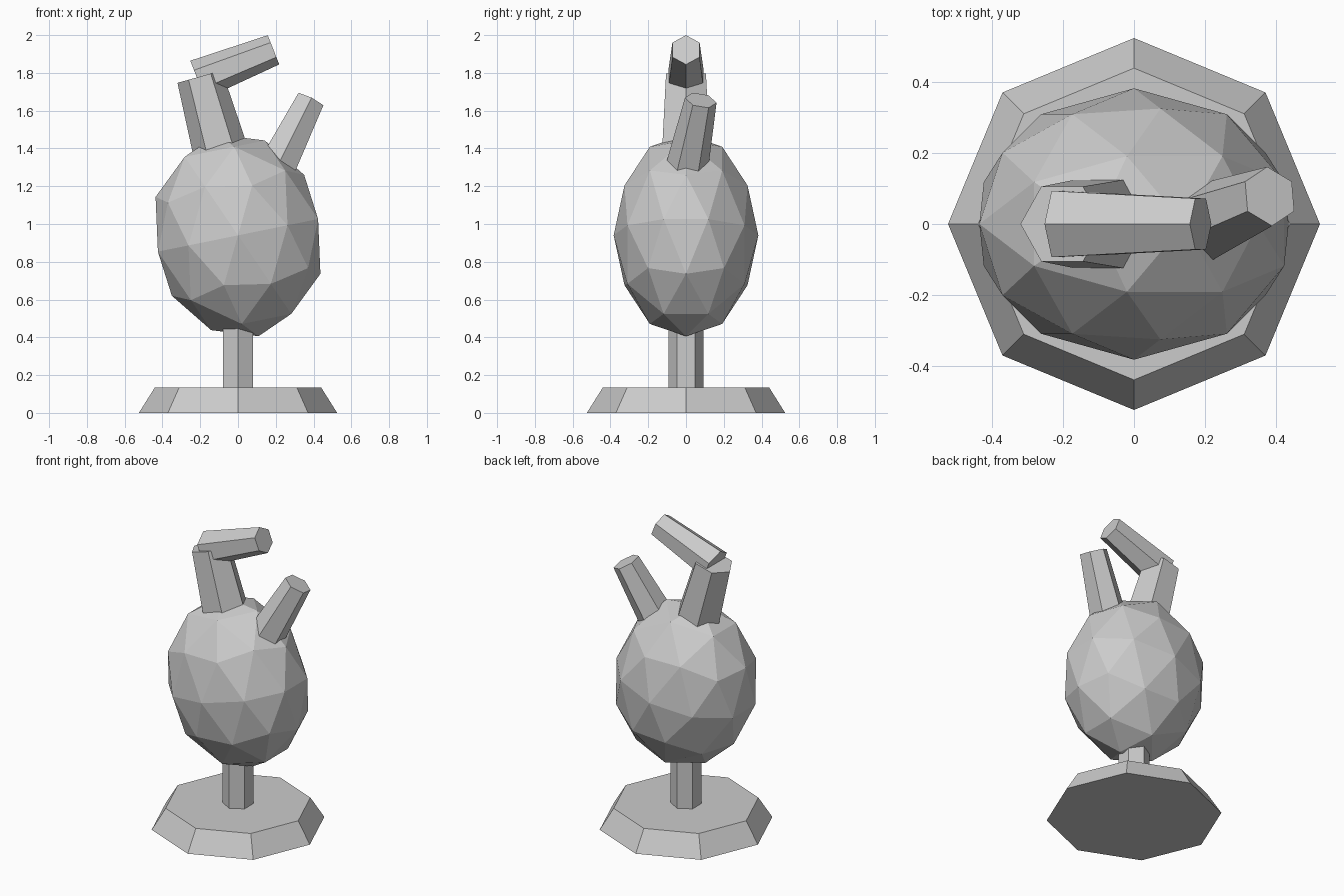
import bpy, bmesh
from math import radians
from mathutils import Matrix, Vector

cube = bpy.data.objects.get("Cube")
if cube:
    bpy.data.objects.remove(cube, do_unlink=True)

grey = bpy.data.materials.new("plain_grey")
grey.use_nodes = True
colour = (0.6, 0.6, 0.6, 1)
grey.diffuse_color = colour
grey.node_tree.nodes["Principled BSDF"].inputs["Base Color"].default_value = colour


def finish(name, bm):
    mesh = bpy.data.meshes.new(name)
    bm.to_mesh(mesh)
    bm.free()
    mesh.materials.append(grey)
    bpy.context.collection.objects.link(bpy.data.objects.new(name, mesh))


def tapered_prism(name, start, end, r1, r2, corner, sides=6):
    """Prism from start to end with one corner turned towards a direction."""
    start, end = Vector(start), Vector(end)
    axis = end - start
    z = axis.normalized()
    y = (Vector(corner) - z * z.dot(Vector(corner))).normalized()
    frame = Matrix((y.cross(z), y, z)).transposed().to_4x4()
    bm = bmesh.new()
    bmesh.ops.create_cone(
        bm, cap_ends=True, segments=sides, radius1=r1, radius2=r2, depth=axis.length,
        matrix=Matrix.Translation((start + end) / 2) @ frame)
    finish(name, bm)


X, Y, Z = (1, 0, 0), (0, 1, 0), (0, 0, 1)

# Stand
tapered_prism("base", (0, 0, 0), (0, 0, 0.135), 0.525, 0.44, Y, sides=8)
tapered_prism("stem", (0, 0, 0.13), (0, 0, 0.5), 0.093, 0.093, Y)

# Faceted body, stretched and tilted
bm = bmesh.new()
bmesh.ops.create_icosphere(
    bm, subdivisions=2, radius=1,
    matrix=Matrix.Translation((0, 0, 0.94)) @ Matrix.Rotation(radians(-11.5), 4, "Y")
    @ Matrix.Diagonal((0.455, 0.383, 0.545, 1)))
finish("body", bm)

# Vessels: a bent one on the right and a short one on the left
tapered_prism("bent_vessel_lower", (-0.075, 0, 1.32), (-0.203, 0, 1.78), 0.149, 0.122, X)
tapered_prism("bent_vessel_upper", (-0.213, 0, 1.764), (0.188, 0, 1.922), 0.108, 0.083, Z)
tapered_prism("short_vessel", (0.205, 0.005, 1.3), (0.383, 0.078, 1.655), 0.113, 0.085, Y)
